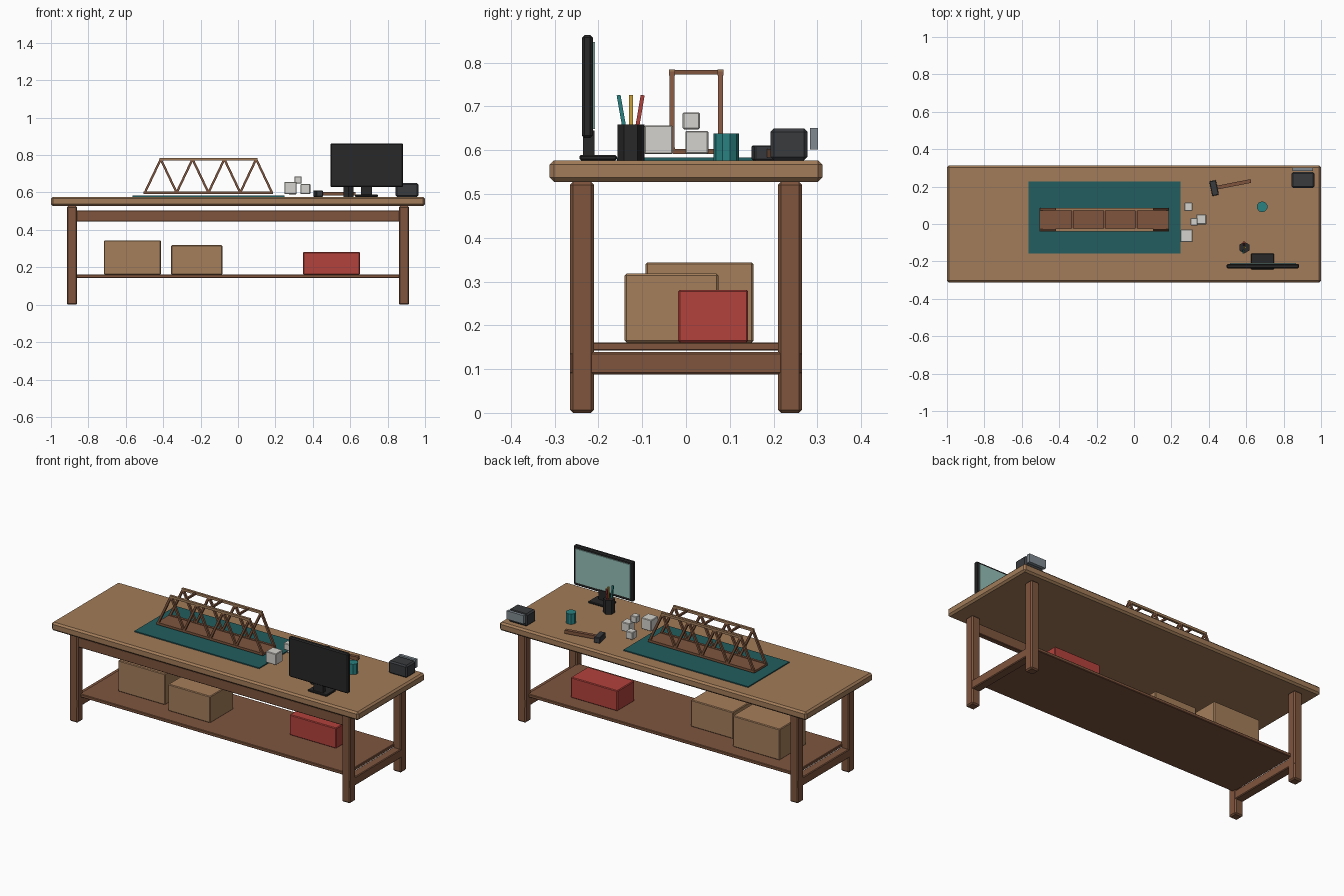
import bpy
from math import radians
from mathutils import Vector, Matrix

if "Cube" in bpy.data.objects:
    bpy.data.objects.remove(bpy.data.objects["Cube"])


def mat(name, r, g, b):
    m = bpy.data.materials.new(name)
    m.diffuse_color = (r, g, b, 1)
    m.use_nodes = True
    m.node_tree.nodes["Principled BSDF"].inputs["Base Color"].default_value = m.diffuse_color
    return m


TAN = mat("tan wood", .36, .2, .1)
BROWN = mat("brown wood", .21, .09, .047)
CARD = mat("cardboard", .38, .21, .105)
TEAL = mat("dark teal", .016, .11, .115)
CUP = mat("teal", .023, .22, .22)
BLACK = mat("black", .022, .021, .021)
DARK = mat("charcoal", .04, .043, .048)
RED = mat("red", .45, .055, .045)
SCREEN = mat("screen", .3, .52, .47)
WHITE = mat("off white", .66, .65, .61)
GREY = mat("grey", .22, .26, .29)
YELLOW = mat("yellow", .6, .35, .04)


def finish(name, m, bevel):
    o = bpy.context.object
    o.name = name
    o.data.materials.append(m)
    if bevel:
        b = o.modifiers.new("bevel", 'BEVEL')
        b.width, b.segments = bevel, 1
    return o


def box(name, x, y, z, m, bevel=0, turn=0):
    """Box from (min, max) ranges, optionally turned about z."""
    r = (x, y, z)
    bpy.ops.mesh.primitive_cube_add(size=1, location=[(a + b) / 2 for a, b in r])
    o = bpy.context.object
    o.data.transform(Matrix.Diagonal([b - a for a, b in r] + [1]))
    o.rotation_euler.z = radians(turn)
    return finish(name, m, bevel)


def strut(name, a, b, t, m):
    """Square bar between two points."""
    a, b = Vector(a), Vector(b)
    d = b - a
    bpy.ops.mesh.primitive_cube_add(size=1, location=(a + b) / 2)
    o = bpy.context.object
    o.data.transform(Matrix.Diagonal((t, t, d.length, 1)))
    o.rotation_euler = d.to_track_quat('Z', 'Y').to_euler()
    return finish(name, m, 0)


def drum(name, x, y, z0, z1, r, n, m, turn=0):
    bpy.ops.mesh.primitive_cylinder_add(vertices=n, radius=r, depth=z1 - z0,
                                        location=(x, y, (z0 + z1) / 2), rotation=(0, 0, radians(turn)))
    return finish(name, m, 0)


# Table
box("table_top", (-1, 1), (-.312, .312), (.528, .577), TAN, .01)
for sx in (-1, 1):
    for sy in (-1, 1):
        cx, cy = sx * .8875, sy * .2375
        box("leg", (cx - .0275, cx + .0275), (cy - .0275, cy + .0275), (0, .528), BROWN, .007)
    box("side_stretcher", (sx * .8875 - .026, sx * .8875 + .026), (-.264, .264), (.088, .139), BROWN, .004)
box("front_apron", (-.87, .87), (-.255, -.225), (.444, .503), BROWN, .003)
box("shelf", (-.87, .87), (-.235, .235), (.142, .161), BROWN, .003)

# Storage boxes
box("large_box", (-.717, -.412), (-.092, .154), (.161, .344), CARD, .004)
box("medium_box", (-.358, -.083), (-.14, .074), (.161, .318), CARD, .004)
box("red_box", (.348, .652), (-.018, .142), (.161, .281), RED, .004)

# Cutting mat and model bridge
box("cutting_mat", (-.564, .249), (-.158, .227), (.577, .583), TEAL)
low = [-.498 + i * .17 for i in range(5)]
high = [-.413 + i * .17 for i in range(4)]
Z0, Z1 = .599, .778
box("bridge_deck", (-.504, .188), (-.03, .08), (.591, .603), BROWN)
for y in (-.032, .079):
    strut("bottom_chord", (low[0] - .006, y, Z0), (low[-1] + .006, y, Z0), .014, BROWN)
    strut("top_chord", (high[0] - .006, y, Z1), (high[-1] + .006, y, Z1), .014, TAN)
    for i, x in enumerate(high):
        strut("diagonal", (low[i], y, Z0), (x, y, Z1), .012, BROWN)
        strut("diagonal", (x, y, Z1), (low[i + 1], y, Z0), .012, BROWN)
for x in low[1:-1]:
    strut("top_cross_bar", (x, -.032, Z1), (x, .079, Z1), .011, BROWN)

# Model cubes
for x, y, z, s in ((.281, -.063, .624, .066), (.36, .025, .618, .053),
                   (.321, .012, .667, .039), (.291, .092, .612, .044)):
    h = s / 2
    box("block", (x - h, x + h), (y - h, y + h), (z - h, z + h), WHITE, .003)

# Monitor, facing the back
box("monitor_case", (.495, .882), (-.238, -.213), (.628, .863), BLACK, .006)
box("monitor_screen", (.512, .865), (-.214, -.208), (.648, .847), SCREEN)
box("monitor_neck", (.658, .717), (-.235, -.209), (.585, .645), BLACK)
box("monitor_base", (.625, .748), (-.243, -.158), (.577, .589), BLACK, .003)

# Pencil cup
drum("pencil_cup", .59, -.126, .577, .659, .031, 6, BLACK)
for dx, dy, m in ((-.006, -.028, CUP), (.004, 0, YELLOW), (-.002, .027, RED)):
    strut("pencil", (.59 + dx, -.126 + dy * .4, .63), (.59 + dx, -.126 + dy, .726), .009, m)

# Mug
drum("mug", .685, .092, .577, .638, .029, 10, CUP)

# Hammer
box("hammer_head", (.41, .446), (.152, .232), (.577, .611), DARK, .003, 12)
strut("hammer_handle", (.435, .193, .593), (.625, .23, .593), .02, BROWN)

# Small dark device with a grey front plate
box("device_body", (.843, .964), (.193, .278), (.577, .65), DARK, .008)
box("device_plate", (.848, .958), (.283, .301), (.602, .651), GREY)
